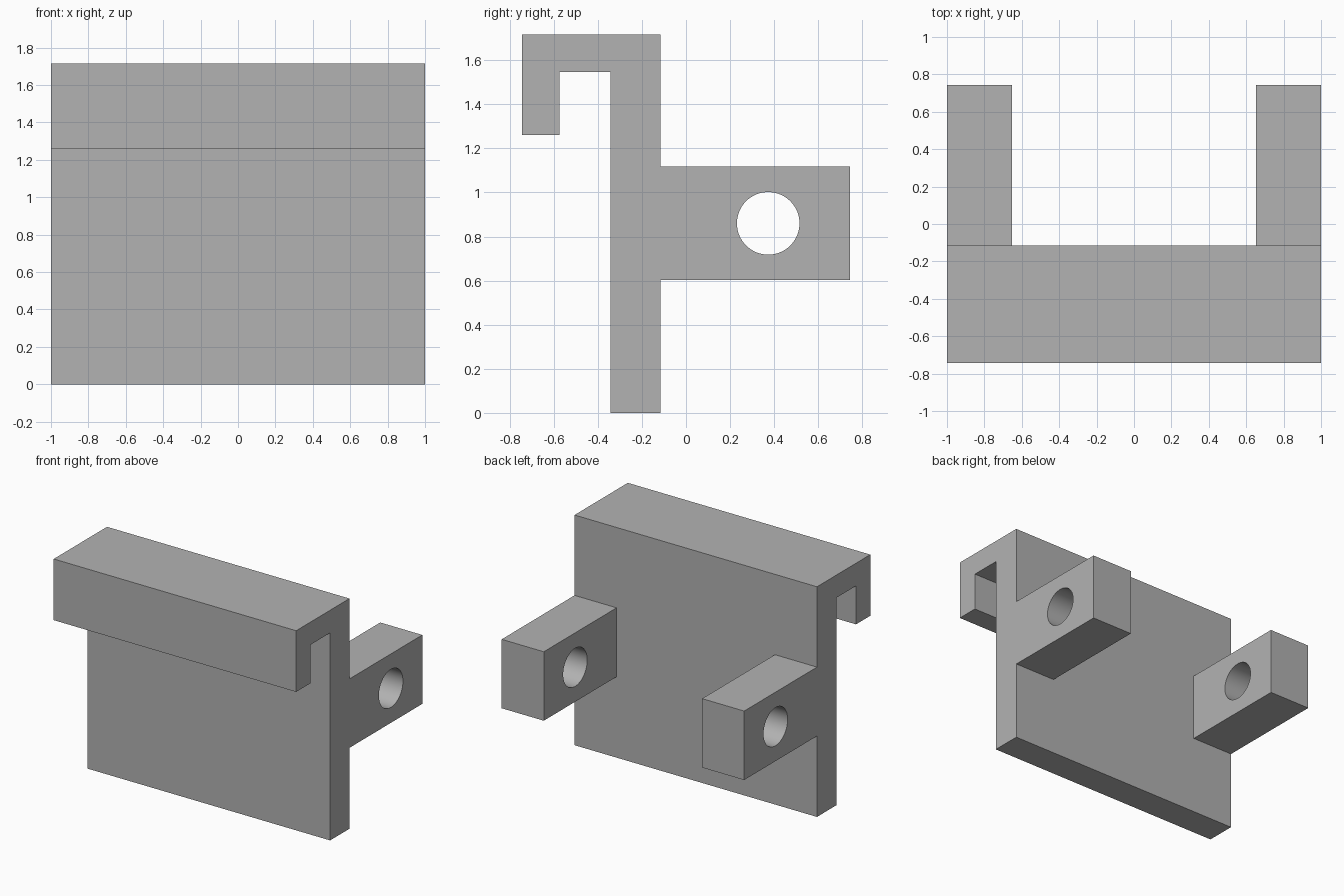
import bpy, bmesh, math
from mathutils import Matrix

if "Cube" in bpy.data.objects:
    bpy.data.objects.remove(bpy.data.objects["Cube"])

grey = bpy.data.materials.new("plain grey")
grey.diffuse_color = (0.448, 0.448, 0.448, 1)
grey.use_nodes = True
grey.node_tree.nodes["Principled BSDF"].inputs["Base Color"].default_value = grey.diffuse_color


def extrude_profile(name, points, x0, x1):
    """Solid made by sweeping a (y, z) outline from x0 to x1."""
    bm = bmesh.new()
    face = bm.faces.new([bm.verts.new((x0, y, z)) for y, z in points])
    swept = bmesh.ops.extrude_face_region(bm, geom=[face])["geom"]
    verts = [v for v in swept if isinstance(v, bmesh.types.BMVert)]
    bmesh.ops.translate(bm, verts=verts, vec=(x1 - x0, 0, 0))
    bmesh.ops.recalc_face_normals(bm, faces=bm.faces)
    mesh = bpy.data.meshes.new(name)
    bm.to_mesh(mesh)
    bm.free()
    mesh.materials.append(grey)
    obj = bpy.data.objects.new(name, mesh)
    bpy.context.collection.objects.link(obj)
    return obj


# Back plate with the hook folded over its top edge
FRONT, BACK, TOP = -0.343, -0.115, 1.716
extrude_profile("hooked_plate", [
    (FRONT, 0), (BACK, 0), (BACK, TOP), (-0.743, TOP),
    (-0.743, 1.26), (-0.575, 1.26), (-0.575, 1.547), (FRONT, 1.547)], -1, 1)

# Cutter for the pin hole through both lugs
bpy.ops.mesh.primitive_cylinder_add(
    vertices=64, radius=0.142, depth=3,
    location=(0, 0.373, 0.86), rotation=(0, math.pi / 2, 0))
cutter = bpy.context.object
cutter.name = "pin_hole_cutter"
cutter.data.materials.append(grey)
cutter.hide_render = True
cutter.hide_set(True)

# Pair of drilled lugs behind the plate
for name, x0, x1 in (("left_lug", -1, -0.653), ("right_lug", 0.653, 1)):
    lug = extrude_profile(name, [
        (BACK, 0.603), (0.743, 0.603), (0.743, 1.117), (BACK, 1.117)], x0, x1)
    hole = lug.modifiers.new("pin_hole", 'BOOLEAN')
    hole.operation = 'DIFFERENCE'
    hole.solver = 'EXACT'
    hole.object = cutter
    # Bake the cut, then smooth only the hole wall
    bpy.ops.object.select_all(action='DESELECT')
    bpy.context.view_layer.objects.active = lug
    lug.select_set(True)
    bpy.ops.object.modifier_apply(modifier=hole.name)
    bpy.ops.object.shade_smooth_by_angle(angle=math.radians(30))

bpy.data.objects.remove(cutter)
